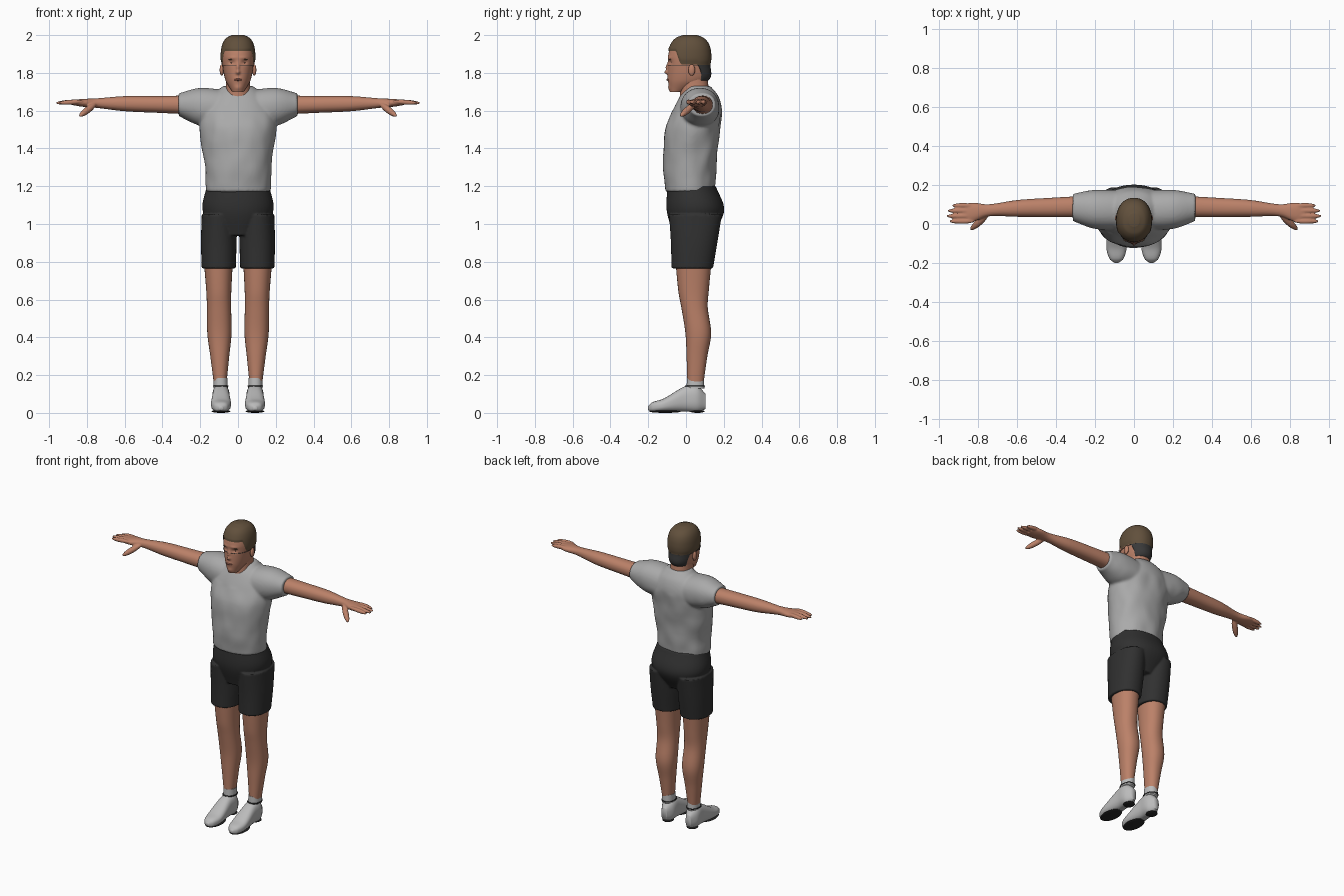
import bpy, bmesh, math
from mathutils import Vector, Matrix, noise

if "Cube" in bpy.data.objects:
    bpy.data.objects.remove(bpy.data.objects["Cube"])


def material(name, red, green, blue):
    mat = bpy.data.materials.new(name)
    mat.use_nodes = True
    mat.diffuse_color = (red, green, blue, 1)
    shader = mat.node_tree.nodes["Principled BSDF"]
    shader.inputs["Base Color"].default_value = mat.diffuse_color
    shader.inputs["Roughness"].default_value = 0.8
    return mat


SKIN = material("skin", .5, .22, .14)
LIP = material("lip", .38, .14, .1)
GREY = material("shirt grey", .4, .4, .4)
BLACK = material("shorts black", .03, .03, .03)
WHITE = material("shoe light grey", .5, .5, .5)
DARK = material("sole dark", .02, .02, .02)
HAIR = material("hair brown", .12, .08, .045)
NAPE = material("nape dark", .04, .04, .04)


def section_at(sections, t):
    """Interpolate sections smoothly; each is (t, second centre, first radius, second radius)."""
    last = len(sections) - 1
    i = 0
    while i < last - 1 and sections[i + 1][0] <= t:
        i += 1
    before, start, end, after = (Vector(sections[min(max(k, 0), last)]) for k in range(i - 1, i + 3))
    span = end[0] - start[0]
    f = min(max((t - start[0]) / span, 0), 1)
    ease = f * f * (3 - 2 * f)
    slope_in = (end - before) * (span / (end[0] - before[0]))
    slope_out = (after - start) * (span / (after[0] - start[0]))
    return (start.lerp(end, ease) + slope_in * (f * (1 - f) ** 2) - slope_out * (f * f * (1 - f)))


def section_point(sections, t, angle, centre=0, lean=0, axis="z", power=0.92, grow=0):
    """Point on the rounded cross-section; centre and lean place its first axis."""
    _, middle, first, second = section_at(sections, t)
    c, s = math.cos(angle), math.sin(angle)
    a = centre + lean * t + (first + grow) * math.copysign(abs(c) ** power, c)
    b = middle + (second + grow) * math.copysign(abs(s) ** power, s)
    if axis == "z":
        return Vector((a, b, t))
    return Vector((t, b, a)) if axis == "x" else Vector((a, t, b))


def bridge_rows(bm, rows):
    rings = [[bm.verts.new(p) for p in row] for row in rows]
    for low, high in zip(rings, rings[1:]):
        for j in range(len(low)):
            bm.faces.new((low[j - 1], low[j], high[j], high[j - 1]))
    return rings


def loft(bm, sections, side=1, steps=40, sides=48, **shape):
    start, end = sections[0][0], sections[-1][0]
    rows = []
    for i in range(steps + 1):
        t = start + (end - start) * (1 - math.cos(math.pi * i / steps)) / 2
        row = [section_point(sections, t, math.tau * j / sides, **shape) for j in range(sides)]
        rows.append([Vector((p.x * side, p.y, p.z)) for p in row])
    rings = bridge_rows(bm, rows)
    bm.faces.new(rings[0])
    bm.faces.new(rings[-1])


def ball(bm, centre, size, turn=Matrix()):
    place = Matrix.Translation(centre) @ turn @ Matrix.Diagonal((*size, 1))
    bmesh.ops.create_uvsphere(bm, u_segments=24, v_segments=16, radius=1, matrix=place)


def digit(bm, start, end, radius):
    """A finger or thumb as a long ball between two points."""
    along = Vector(end) - Vector(start)
    turn = along.to_track_quat("Z", "Y").to_matrix().to_4x4()
    ball(bm, (Vector(start) + Vector(end)) / 2, (radius, radius, along.length / 2), turn)


def finish(name, bm, mat, voxel=0, smooth=0):
    bmesh.ops.recalc_face_normals(bm, faces=bm.faces)
    for face in bm.faces:
        face.smooth = True
    mesh = bpy.data.meshes.new(name)
    bm.to_mesh(mesh)
    bm.free()
    mesh.materials.append(mat)
    part = bpy.data.objects.new(name, mesh)
    bpy.context.collection.objects.link(part)
    if voxel:
        fuse = part.modifiers.new("fuse", "REMESH")
        fuse.mode, fuse.voxel_size, fuse.use_smooth_shade = "VOXEL", voxel, True
        soften = part.modifiers.new("soften", "SMOOTH")
        soften.factor, soften.iterations = 0.5, smooth


def ball_part(name, mat, centre, size):
    bm = bmesh.new()
    ball(bm, centre, size)
    finish(name, bm, mat)


def loft_part(name, mat, sections, **shape):
    bm = bmesh.new()
    loft(bm, sections, **shape)
    finish(name, bm, mat)


SIDES = {"left": 1, "right": -1}

# Shirt: torso and sleeves fused, with soft folds
bm = bmesh.new()
loft(bm, [(1.17, .02, .17, .13), (1.3, .02, .175, .14), (1.5, .035, .2, .145),
          (1.6, .06, .19, .13), (1.68, .07, .14, .1), (1.73, .07, .08, .06)], steps=70, sides=80)
for side in SIDES.values():
    loft(bm, [(.03, .07, .1, .1), (.2, .075, .1, .1), (.315, .085, .06, .07)],
         side, axis="x", centre=1.6, lean=.1)
for v in bm.verts:
    outward = Vector((v.co.x, v.co.y, 0)).normalized()
    depth = 0.007 if v.co.z < 1.6 else 0.002
    v.co += outward * depth * noise.noise(Vector((v.co.x * 14, v.co.y * 14, v.co.z * 9)))
finish("shirt", bm, GREY, voxel=.008, smooth=4)

# Shorts: hips and two legs fused
bm = bmesh.new()
loft(bm, [(.94, .035, .11, .1), (1.07, .05, .187, .152), (1.2, .03, .166, .128)])
for side in SIDES.values():
    loft(bm, [(.765, .033, .09, .11), (.9, .043, .094, .123), (1.05, .05, .09, .14)], side, centre=.102)
finish("shorts", bm, BLACK, voxel=.006, smooth=3)

for label, side in SIDES.items():
    # Leg, sock and shoe
    loft_part(label + "_leg", SKIN, [(.16, .05, .034, .043), (.3, .058, .05, .055), (.42, .065, .064, .068),
                                     (.56, .045, .064, .07), (.64, .04, .066, .08), (.85, .04, .08, .1)],
              side=side, centre=.092, lean=.015)
    loft_part(label + "_sock", WHITE, [(.13, .05, .038, .047), (.185, .05, .037, .045)], side=side, centre=.092)
    loft_part(label + "_shoe_trim", DARK, [(.139, .048, .042, .053), (.144, .048, .041, .052)],
              side=side, centre=.092, steps=2)
    loft_part(label + "_shoe", WHITE, [(-.2, .025, .01, .01), (-.18, .03, .035, .025), (-.12, .04, .052, .035),
                                       (0, .075, .046, .068), (.06, .075, .044, .07), (.104, .06, .02, .04)],
              side=side, centre=.09, axis="y", power=.8)
    ball_part(label + "_sole", DARK, (side * .09, -.11, .008), (.05, .085, .008))
    ball_part(label + "_heel", DARK, (side * .09, .06, .008), (.035, .038, .008))

    # Arm with palm, four fingers and a thumb
    bm = bmesh.new()
    loft(bm, [(.24, .09, .05, .055), (.42, .085, .045, .05), (.6, .08, .04, .043), (.75, .07, .025, .031),
              (.83, .06, .02, .05), (.88, .055, .012, .045)], side, axis="x", centre=1.625, lean=.02)
    for k, tip in enumerate((.95, .965, .96, .935)):
        y = .014 + .027 * k
        digit(bm, (side * .82, y, 1.65), (side * tip, y, 1.64), .013)
    digit(bm, (side * .75, .05, 1.64), (side * .84, -.03, 1.57), .018)
    finish(label + "_arm", bm, SKIN, voxel=.005, smooth=2)

    # Ear, eye and eyebrow
    ball_part(label + "_ear", SKIN, (side * .086, .03, 1.815), (.011, .018, .03))
    ball_part(label + "_eye", WHITE, (side * .034, -.066, 1.853), (.013, .012, .005))
    ball_part(label + "_iris", DARK, (side * .034, -.075, 1.853), (.005, .005, .005))
    ball_part(label + "_eyebrow", HAIR, (side * .036, -.083, 1.872), (.018, .007, .003))

# Neck
loft_part("neck", SKIN, [(1.6, .05, .09, .08), (1.7, .045, .067, .077), (1.8, .04, .062, .07)])

# Head with a sculpted face: bumps are (x, z, x spread, z spread, depth)
HEAD = [(1.7, -.05, .03, .035), (1.76, .01, .066, .105), (1.85, .015, .083, .11), (1.9, .017, .085, .11),
        (1.95, .02, .076, .095), (1.98, .02, .053, .065), (1.995, .02, .02, .025)]
BUMPS = {"nose tip": (0, 1.803, .01, .01, .017), "nose bridge": (0, 1.83, .008, .02, .012),
         "eye socket": (.034, 1.855, .016, .011, -.009), "brow": (.03, 1.88, .025, .008, .004),
         "mouth": (0, 1.767, .02, .01, .004), "chin": (0, 1.72, .02, .014, .005)}
bm = bmesh.new()
loft(bm, HEAD, steps=90, sides=112)
for v in bm.verts:
    if v.co.y < 0:
        for x, z, wide, tall, depth in BUMPS.values():
            v.co.y -= depth * math.exp(-((abs(v.co.x) - x) / wide) ** 2 - ((v.co.z - z) / tall) ** 2)
finish("head", bm, SKIN)
ball_part("lips", LIP, (0, -.095, 1.764), (.021, .009, .006))


def ramp(value, low, high):
    f = min(max((value - low) / (high - low), 0), 1)
    return f * f * (3 - 2 * f)


def scalp(name, mat, lower, upper, thickness, rows=32, columns=112):
    """Wrap a layer round the skull between two hairlines that depend on direction."""
    bm = bmesh.new()
    layers = []
    for i in range(rows + 1):
        f = math.sin(math.pi / 2 * i / rows)
        layer = []
        for j in range(columns):
            angle = math.tau * j / columns
            back = math.sin(angle)
            z = lower(back) * (1 - f) + upper * f
            p = section_point(HEAD, z, angle, grow=thickness * (1 + ramp(i, 0, 4)) / 2)
            p.z += thickness * ramp(z, 1.93, 1.99)
            layer.append(p)
        layers.append(layer)
    bm.faces.new(bridge_rows(bm, layers)[-1])
    finish(name, bm, mat)


# Hair cap with temples, and the close-cropped nape below it
scalp("hair", HAIR, lambda back: 1.915 - .07 * ramp(back, -.65, -.3) - .01 * ramp(back, .3, .5), 1.994, .007)
scalp("nape_hair", NAPE, lambda back: 1.84 - .09 * ramp(back, .4, .65), 1.841, .004)
